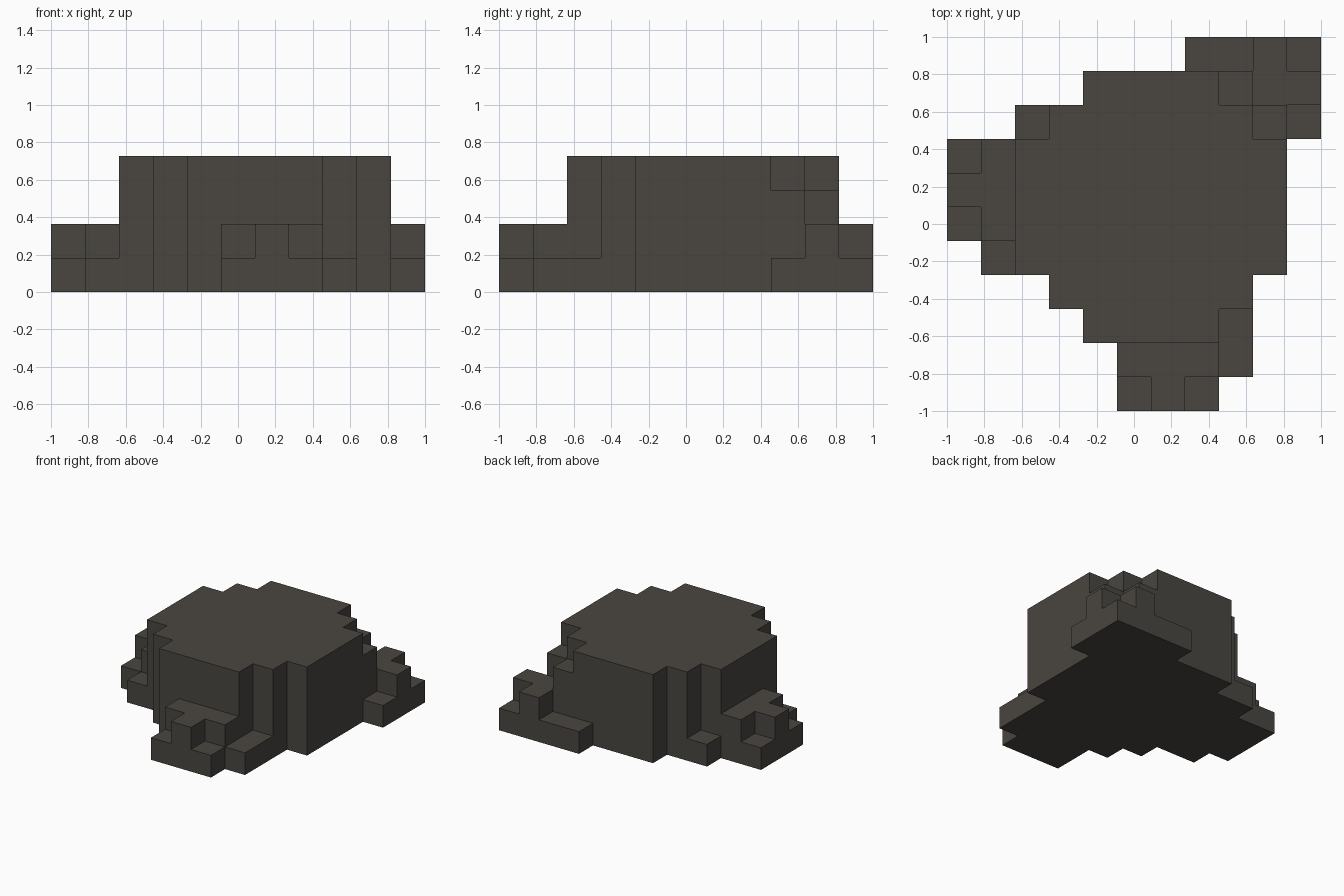
import bpy, bmesh, math
from mathutils import Vector

if "Cube" in bpy.data.objects:
    bpy.data.objects.remove(bpy.data.objects["Cube"], do_unlink=True)

U = 2 / 11  # size of one block

stone = bpy.data.materials.new("dark warm grey")
colour = (0.068, 0.061, 0.052, 1)
stone.diffuse_color = colour
stone.use_nodes = True
bsdf = next(n for n in stone.node_tree.nodes if n.type == 'BSDF_PRINCIPLED')
bsdf.inputs["Base Color"].default_value = colour
bsdf.inputs["Roughness"].default_value = 0.9

# Each part is a list of block rectangles: first x, last x, first y, last y, height
PARTS = {
    # stepped round body
    "body": [(4, 7, 2, 2, 4), (3, 8, 3, 3, 4), (2, 9, 4, 7, 4),
             (3, 8, 8, 8, 4), (4, 7, 9, 9, 4)],
    # foot on the front, with two low toes and a side step
    "front_foot": [(5, 7, 1, 1, 2), (6, 6, 0, 0, 2), (5, 5, 0, 0, 1),
                   (7, 7, 0, 0, 1), (8, 8, 1, 2, 1)],
    # foot on the -x side
    "right_foot": [(1, 1, 5, 7, 2), (0, 0, 6, 6, 2), (0, 0, 5, 5, 1),
                   (0, 0, 7, 7, 1), (1, 1, 4, 4, 1), (2, 2, 8, 8, 1)],
    # corner foot with raised shoulders
    "back_left_foot": [(8, 8, 9, 9, 3), (9, 9, 8, 8, 3), (9, 10, 9, 9, 2),
                       (9, 9, 10, 10, 2), (7, 8, 10, 10, 1),
                       (10, 10, 10, 10, 1), (10, 10, 8, 8, 1)],
}


def blocks(rects):
    return {(x, y, z) for x0, x1, y0, y1, h in rects
            for x in range(x0, x1 + 1) for y in range(y0, y1 + 1)
            for z in range(h)}


solid = set().union(*(blocks(r) for r in PARTS.values()))


def build(name, rects):
    """Make the exposed block faces of a part and merge the coplanar ones."""
    bm = bmesh.new()
    for cell in blocks(rects):
        centre = Vector((cell[0] - 5, cell[1] - 5, cell[2] + 0.5)) * U
        for axis in range(3):
            for sign in (-1, 1):
                n = Vector((0, 0, 0))
                n[axis] = sign
                if tuple(int(c + d) for c, d in zip(cell, n)) in solid:
                    continue
                a = Vector((0, 0, 0))
                a[(axis + 1) % 3] = 1
                b = n.cross(a)
                bm.faces.new([bm.verts.new(centre + (n + a * s + b * t) * U / 2)
                              for s, t in ((-1, -1), (1, -1), (1, 1), (-1, 1))])
    bmesh.ops.remove_doubles(bm, verts=bm.verts, dist=0.001)
    bmesh.ops.dissolve_limit(bm, angle_limit=math.radians(1),
                             verts=bm.verts, edges=bm.edges)
    mesh = bpy.data.meshes.new(name)
    bm.to_mesh(mesh)
    bm.free()
    mesh.materials.append(stone)
    bpy.context.collection.objects.link(bpy.data.objects.new(name, mesh))


for part, rects in PARTS.items():
    build(part, rects)
